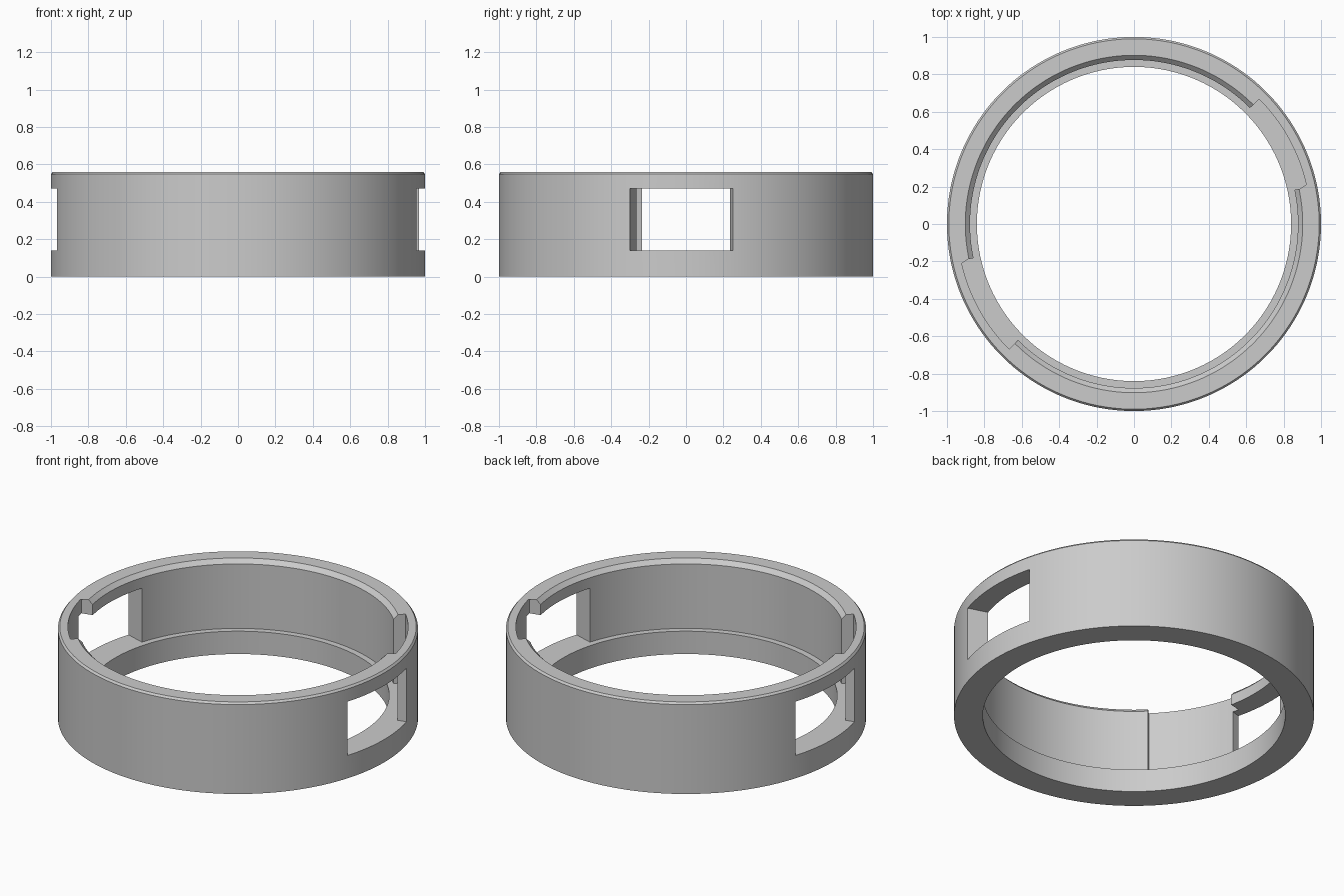
import bpy, bmesh
from math import cos, sin, radians

cube = bpy.data.objects.get("Cube")
if cube:
    bpy.data.objects.remove(cube)

grey = bpy.data.materials.new("plain grey")
grey.use_nodes = True
colour = (0.6, 0.6, 0.6, 1)
grey.diffuse_color = colour
grey.node_tree.nodes["Principled BSDF"].inputs["Base Color"].default_value = colour


def sweep(name, profile, start, end, steps):
    """Turn a closed (radius, z) profile about z; cap the ends unless it is a full turn."""
    full = end - start >= 360
    bm = bmesh.new()
    rings = []
    for i in range(steps if full else steps + 1):
        a = radians(start + (end - start) * i / steps)
        rings.append([bm.verts.new((r * cos(a), r * sin(a), z)) for r, z in profile])
    pairs = list(zip(rings, rings[1:]))
    if full:
        pairs.append((rings[-1], rings[0]))
    else:
        bm.faces.new(rings[0])
        bm.faces.new(rings[-1])
    n = len(profile)
    for p, q in pairs:
        for j in range(n):
            k = (j + 1) % n
            bm.faces.new((p[j], q[j], q[k], p[k]))
    bmesh.ops.recalc_face_normals(bm, faces=bm.faces)
    mesh = bpy.data.meshes.new(name)
    bm.to_mesh(mesh)
    bm.free()
    mesh.materials.append(grey)
    obj = bpy.data.objects.new(name, mesh)
    bpy.context.collection.objects.link(obj)
    return obj


def box(r0, r1, z0, z1):
    return [(r0, z0), (r1, z0), (r1, z1), (r0, z1)]


# Ring body: bottom lip inside, chamfered top rim
HEIGHT, LIP = 0.56, 0.14
ring = sweep("ring_body", [
    (0.84, 0), (1, 0), (1, HEIGHT - 0.012), (0.99, HEIGHT), (0.902, HEIGHT),
    (0.877, HEIGHT - 0.025), (0.877, LIP), (0.84, LIP)], 0, 360, 180)
bpy.context.view_layer.objects.active = ring
ring.select_set(True)

# Two opposite pairs of cuts: a side window and an inner pocket open at the top
for turn in (0, 180):
    cutters = [
        sweep("window_cutter", box(0.86, 1.1, LIP, 0.47), turn - 17.5, turn + 14.5, 16),
        sweep("pocket_cutter", box(0.86, 0.945, LIP, 0.7), turn + 12, turn + 45, 17),
    ]
    for cutter in cutters:
        cutter.hide_render = True
        cut = ring.modifiers.new("cut", "BOOLEAN")
        cut.operation = "DIFFERENCE"
        cut.solver = "EXACT"
        cut.object = cutter
        bpy.ops.object.modifier_apply(modifier=cut.name)
        bpy.data.objects.remove(cutter)

bpy.ops.object.shade_smooth_by_angle(angle=radians(25))
